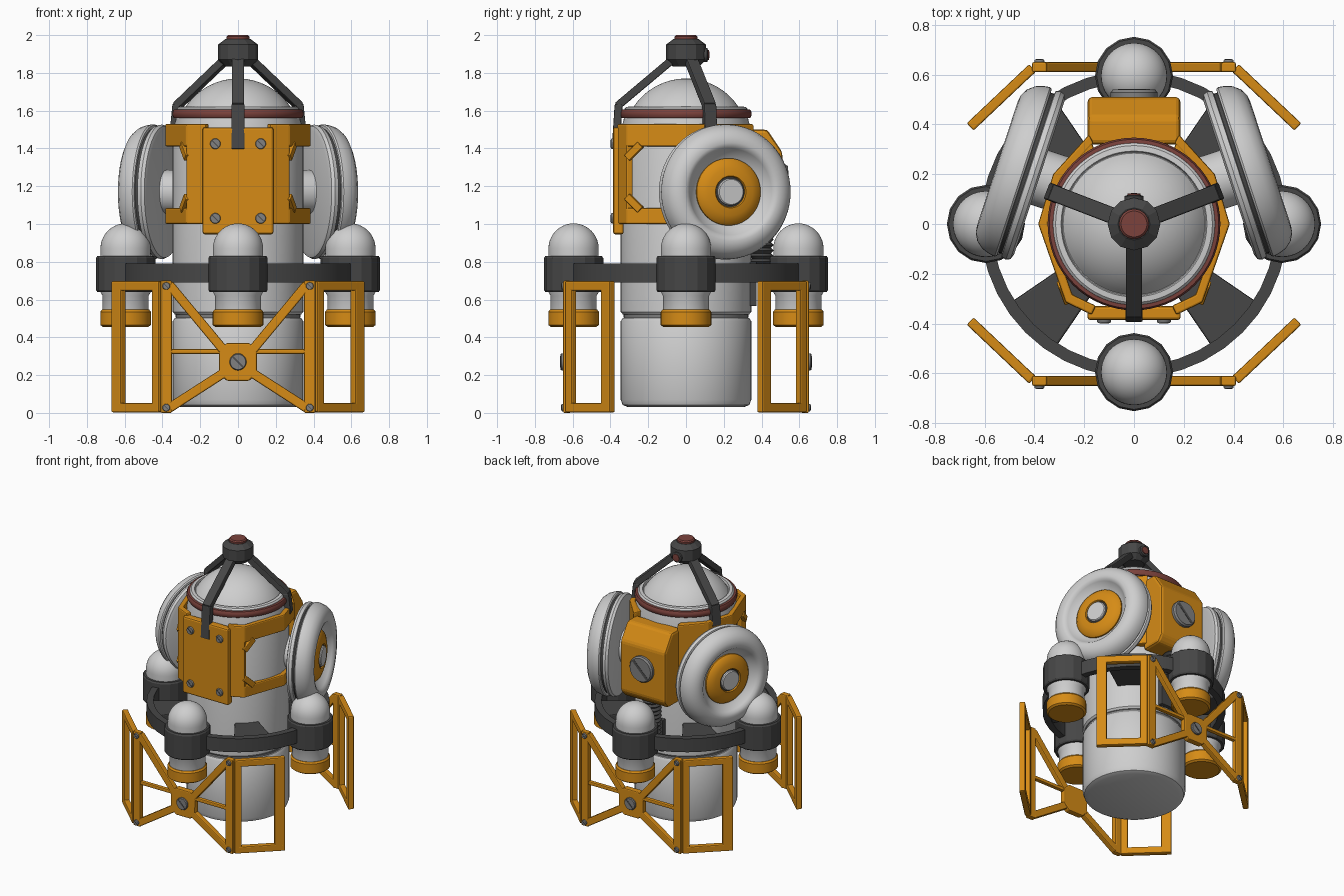
import bpy, bmesh, math
from mathutils import Vector, Matrix

cube = bpy.data.objects.get("Cube")
if cube:
    bpy.data.objects.remove(cube, do_unlink=True)


def material(name, rgb):
    m = bpy.data.materials.new(name)
    m.use_nodes = True
    m.diffuse_color = (*rgb, 1)
    m.node_tree.nodes["Principled BSDF"].inputs["Base Color"].default_value = (*rgb, 1)
    return m


WHITE = material("off_white", (0.62, 0.62, 0.62))
ORANGE = material("orange", (0.67, 0.26, 0.008))
DARK = material("dark_grey", (0.062, 0.062, 0.062))
RED = material("dull_red", (0.2, 0.055, 0.045))
STEEL = material("steel_grey", (0.22, 0.22, 0.22))
SLOT = material("slot_grey", (0.08, 0.08, 0.08))
round_parts = []


def finish(name, bm, mat, bevel=0.0, matrix=None):
    bmesh.ops.recalc_face_normals(bm, faces=bm.faces)
    if matrix:
        bm.transform(matrix)
    me = bpy.data.meshes.new(name)
    bm.to_mesh(me)
    bm.free()
    me.materials.append(mat)
    ob = bpy.data.objects.new(name, me)
    bpy.context.collection.objects.link(ob)
    if bevel:
        mod = ob.modifiers.new("Bevel", 'BEVEL')
        mod.width, mod.segments = bevel, 2
    return ob


def lathe(name, profile, mat, matrix=None, sides=48, smooth=True):
    """Turn (radius, height) points around the z axis."""
    bm = bmesh.new()
    rings = []
    for r, z in profile:
        rings.append([bm.verts.new((r * math.cos(t), r * math.sin(t), z))
                      for t in (math.tau * i / sides for i in range(sides))])
    for a, b in zip(rings, rings[1:]):
        for i in range(sides):
            j = (i + 1) % sides
            bm.faces.new((a[i], a[j], b[j], b[i]))
    bmesh.ops.remove_doubles(bm, verts=bm.verts, dist=1e-5)
    ob = finish(name, bm, mat, matrix=matrix)
    if smooth:
        round_parts.append(ob)
    return ob


def beam(name, a, b, width, depth, normal, mat, bevel=0.006, over=0.0):
    """Box from a to b; depth is measured along the normal."""
    a, b = Vector(a), Vector(b)
    x = (b - a).normalized()
    y = Vector(normal).cross(x).normalized()
    z = x.cross(y)
    basis = Matrix((x, y, z)).transposed().to_4x4()
    size = Matrix.Diagonal(((b - a).length + 2 * over, width, depth, 1))
    bm = bmesh.new()
    bmesh.ops.create_cube(bm, size=1)
    return finish(name, bm, mat, bevel, Matrix.Translation((a + b) / 2) @ basis @ size)


def prism(name, points, low, high, mat, matrix=None, bevel=0.008):
    bm = bmesh.new()
    face = bm.faces.new([bm.verts.new((x, y, low)) for x, y in points])
    up = bmesh.ops.extrude_face_region(bm, geom=[face])["geom"]
    bmesh.ops.translate(bm, vec=(0, 0, high - low),
                        verts=[v for v in up if isinstance(v, bmesh.types.BMVert)])
    return finish(name, bm, mat, bevel, matrix)


def facing(pos, normal):
    return Matrix.Translation(pos) @ Vector(normal).to_track_quat('Z', 'Y').to_matrix().to_4x4()


def screw(name, pos, normal, r, h=0.015):
    pos, n = Vector(pos), Vector(normal)
    lathe(name, [(0, -0.01), (r, -0.01), (r, h * 0.6), (r * 0.9, h), (0, h)], STEEL, facing(pos, n), 20)
    d = n.cross((0, 0, 1)) + Vector((0, 0, 1))
    d = d.normalized() * r * 0.85
    beam(name + "_slot", pos + n * h - d, pos + n * h + d, r * 0.2, 0.004, n, SLOT, 0)


def arc(radius, centre_z, start, stop, steps=10):
    return [(radius * math.cos(t), centre_z + radius * math.sin(t))
            for t in (math.radians(start + (stop - start) * i / steps) for i in range(steps + 1))]


# Main pressure body
lathe("lower_body", [(0, 0.03), (0.305, 0.03), (0.335, 0.042), (0.346, 0.07), (0.346, 0.485),
                     (0.335, 0.502), (0.325, 0.505), (0.325, 0.52), (0.335, 0.522),
                     (0.346, 0.535), (0.346, 1.5), (0.33, 1.55), (0.325, 1.61),
                     (0.315, 1.62), (0.293, 1.622), (0.288, 1.605), (0.28, 1.605)], WHITE, sides=64)
lathe("body_groove", [(0.33, 0.505), (0.33, 0.52)], STEEL, sides=64)
lathe("dome", arc(0.332, 1.438, 31, 90, 14), WHITE, sides=64)
lathe("red_seal", [(0.32, 1.56), (0.34, 1.562), (0.347, 1.575), (0.347, 1.592),
                   (0.34, 1.605), (0.32, 1.607)], RED, sides=64)

# Ring platform and spokes
lathe("support_ring", [(0.57, 0.69), (0.617, 0.69), (0.617, 0.79), (0.57, 0.79), (0.57, 0.69)],
      DARK, sides=40)
for i in range(4):
    prism("ring_spoke", [(0.32, -0.08), (0.585, -0.13), (0.585, 0.13), (0.32, 0.08)],
          0.7, 0.78, DARK, Matrix.Rotation(math.radians(45 + 90 * i), 4, 'Z'))

# Four small tanks in collars
for x, y in ((0, -0.595), (0, 0.595), (-0.595, 0), (0.595, 0)):
    at = Matrix.Translation((x, y, 0))
    lathe("tank_shell", [(0, 0.5), (0.122, 0.5), (0.122, 0.62), (0.133, 0.64)]
          + arc(0.133, 0.87, 0, 90), WHITE, at)
    lathe("tank_collar", [(0.12, 0.64), (0.15, 0.64), (0.157, 0.65), (0.157, 0.82),
                          (0.15, 0.83), (0.12, 0.83)], DARK, at, 16, False)
    lathe("tank_foot", [(0, 0.455), (0.12, 0.455), (0.134, 0.465), (0.134, 0.535),
                        (0.125, 0.547), (0, 0.547)], ORANGE, at)

# Front and back guard frames
for spin in (0, math.pi):
    R = Matrix.Rotation(spin, 3, 'Z')
    out = R @ Vector((0, -1, 0))

    def bar(name, a, b, w, n=(0, -1, 0), d=0.04, over=0.0):
        beam(name, R @ Vector(a), R @ Vector(b), w, d, R @ Vector(n), ORANGE, 0.007, over)

    plate = [(-0.1, 0.21), (-0.06, 0.17), (0.06, 0.17), (0.1, 0.21),
             (0.1, 0.33), (0.06, 0.37), (-0.06, 0.37), (-0.1, 0.33)]
    prism("guard_centre_plate", plate, 0, 0.045, ORANGE, facing(R @ Vector((0, -0.605, 0)), out))
    screw("guard_centre_screw", R @ Vector((0, -0.65, 0.27)), out, 0.045)
    for s in (-1, 1):
        y0, n = -0.63, (s * 0.69, -0.72, 0)
        bar("guard_post", (s * 0.38, y0, 0), (s * 0.38, y0, 0.7), 0.06)
        bar("guard_upper_brace", (s * 0.365, y0, 0.68), (s * 0.07, y0, 0.325), 0.05)
        bar("guard_lower_brace", (s * 0.365, y0, 0.025), (s * 0.07, y0, 0.215), 0.05)
        bar("guard_cross_bar", (s * 0.37, y0, 0.325), (s * 0.08, y0, 0.325), 0.026, d=0.03)
        bar("guard_wing_inner", (s * 0.425, -0.61, 0.005), (s * 0.425, -0.61, 0.695), 0.05, n)
        bar("guard_wing_outer", (s * 0.633, -0.414, 0.003), (s * 0.633, -0.414, 0.697), 0.07, n)
        for z in (0.028, 0.672):
            bar("guard_wing_rail", (s * 0.41, -0.625, z), (s * 0.65, -0.398, z), 0.05, n)
            screw("guard_screw", R @ Vector((s * 0.38, -0.65, z)), out, 0.02, 0.01)

# Upper harness around the body
beam("harness_front_plate", (0, -0.358, 0.945), (0, -0.358, 1.512), 0.375, 0.056, (0, -1, 0), ORANGE, 0.012)
for x in (-0.12, 0.12):
    for z in (1.03, 1.425):
        screw("plate_screw", (x, -0.385, z), (0, -1, 0), 0.028, 0.012)
path = [(0.17, -0.365), (0.275, -0.315), (0.385, 0), (0.325, 0.2), (0.18, 0.36)]
for s in (-1, 1):
    plan = [(s * x, y) for x, y in path] + [(s * x * 0.9, y * 0.9) for x, y in reversed(path)]
    prism("harness_top_band", plan, 1.41, 1.53, ORANGE)
    prism("harness_bottom_band", plan, 1.0, 1.085, ORANGE)
    front = [plan[0], plan[1], (s * 0.265, -0.28), (s * 0.155, -0.33)]
    prism("harness_front_post", front, 1.002, 1.528, ORANGE)
    rear = [plan[3], plan[4], (s * 0.16, 0.3), (s * 0.29, 0.18)]
    prism("harness_rear_post", rear, 1.002, 1.528, ORANGE)
    for z, dz in ((1.41, -0.05), (1.085, 0.05)):
        a = Vector((s * 0.272, -0.3, z + dz))
        beam("harness_gusset", a, (s * 0.29, -0.25, z), 0.04, 0.03, (s, -0.35, 0), ORANGE, 0.004, 0.015)

# Rear equipment box, hose and bracket
box_side = [(0.32, 0.96), (0.47, 0.96), (0.51, 1.01), (0.51, 1.38), (0.43, 1.5), (0.32, 1.5)]
yz_to_x = Matrix(((0, 0, 1, 0), (1, 0, 0, 0), (0, 1, 0, 0), (0, 0, 0, 1)))
prism("rear_box", box_side, -0.186, 0.186, ORANGE, yz_to_x, 0.018)
screw("rear_box_screw", (0, 0.51, 1.22), (0, 1, 0), 0.095, 0.03)
ribs = [(0.065 if i % 2 else 0.05, 0.7 + 0.0145 * i) for i in range(20)]
lathe("rear_hose", ribs, DARK, Matrix.Translation((0, 0.4, 0)), 24)
beam("hose_bracket", (0, 0.352, 0.565), (0, 0.352, 0.8), 0.14, 0.045, (0, 1, 0), DARK)

# Large tilted side pods
for s in (-1, 1):
    normal = Vector((s * 0.95, 0.312, 0)).normalized()
    M = facing((s * 0.38, 0.187, 1.17), normal)
    lathe("pod_axle", [(0.115, -0.12), (0.115, 0.01)], WHITE, M)
    lathe("pod_back_rim", [(0, 0), (0.325, 0), (0.348, 0.008), (0.356, 0.025), (0.35, 0.046),
                           (0.33, 0.05)], WHITE, M, 64)
    lathe("pod_groove", [(0.338, 0.04), (0.338, 0.075)], DARK, M, 64)
    lathe("pod_shell", [(0.33, 0.062), (0.352, 0.064), (0.358, 0.072), (0.355, 0.095),
                        (0.343, 0.13), (0.32, 0.158), (0.29, 0.174), (0.26, 0.178),
                        (0.24, 0.172), (0.228, 0.158), (0.2, 0.125), (0.17, 0.11)], WHITE, M, 64)
    lathe("pod_orange_disc", [(0.178, 0.1), (0.178, 0.125), (0.165, 0.14), (0.125, 0.155),
                              (0.085, 0.16), (0.08, 0.15)], ORANGE, M)
    lathe("pod_hub_seat", [(0.083, 0.15), (0, 0.15)], DARK, M)
    lathe("pod_hub", [(0.072, 0.145), (0.072, 0.162), (0.066, 0.168), (0, 0.168)], WHITE, M)

# Lifting tripod
lathe("lifting_hub", [(0, 1.835), (0.07, 1.835), (0.106, 1.87), (0.106, 1.95), (0.065, 1.98),
                      (0, 1.98)], DARK, sides=12, smooth=False)
lathe("hub_cap", [(0.06, 1.975), (0.06, 1.992), (0.052, 2.0), (0, 2.0)], RED)
button = facing((0, 0.1, 1.895), (0, 1, 0))
lathe("hub_button_collar", [(0.038, -0.02), (0.038, 0.012), (0.026, 0.016)], DARK, button, 16)
lathe("hub_button", [(0.027, 0), (0.027, 0.022), (0, 0.025)], RED, button, 16)
for angle, foot, reach in ((-90, 1.4, 0.372), (21, 1.49, 0.355), (159, 1.49, 0.355)):
    d = Vector((math.cos(math.radians(angle)), math.sin(math.radians(angle)), 0))
    up = Vector((0, 0, 1))
    knee = d * (reach - 0.015) + up * 1.63
    beam("tripod_arm", d * 0.06 + up * 1.88, knee, 0.066, 0.042, d + up, DARK, over=0.008)
    beam("tripod_foot", knee, d * reach + up * foot, 0.07, 0.042, d, DARK, over=0.004)

# Smooth shading on turned parts
bpy.ops.object.select_all(action='DESELECT')
for ob in round_parts:
    ob.select_set(True)
bpy.context.view_layer.objects.active = round_parts[0]
bpy.ops.object.shade_smooth_by_angle(angle=math.radians(35))
